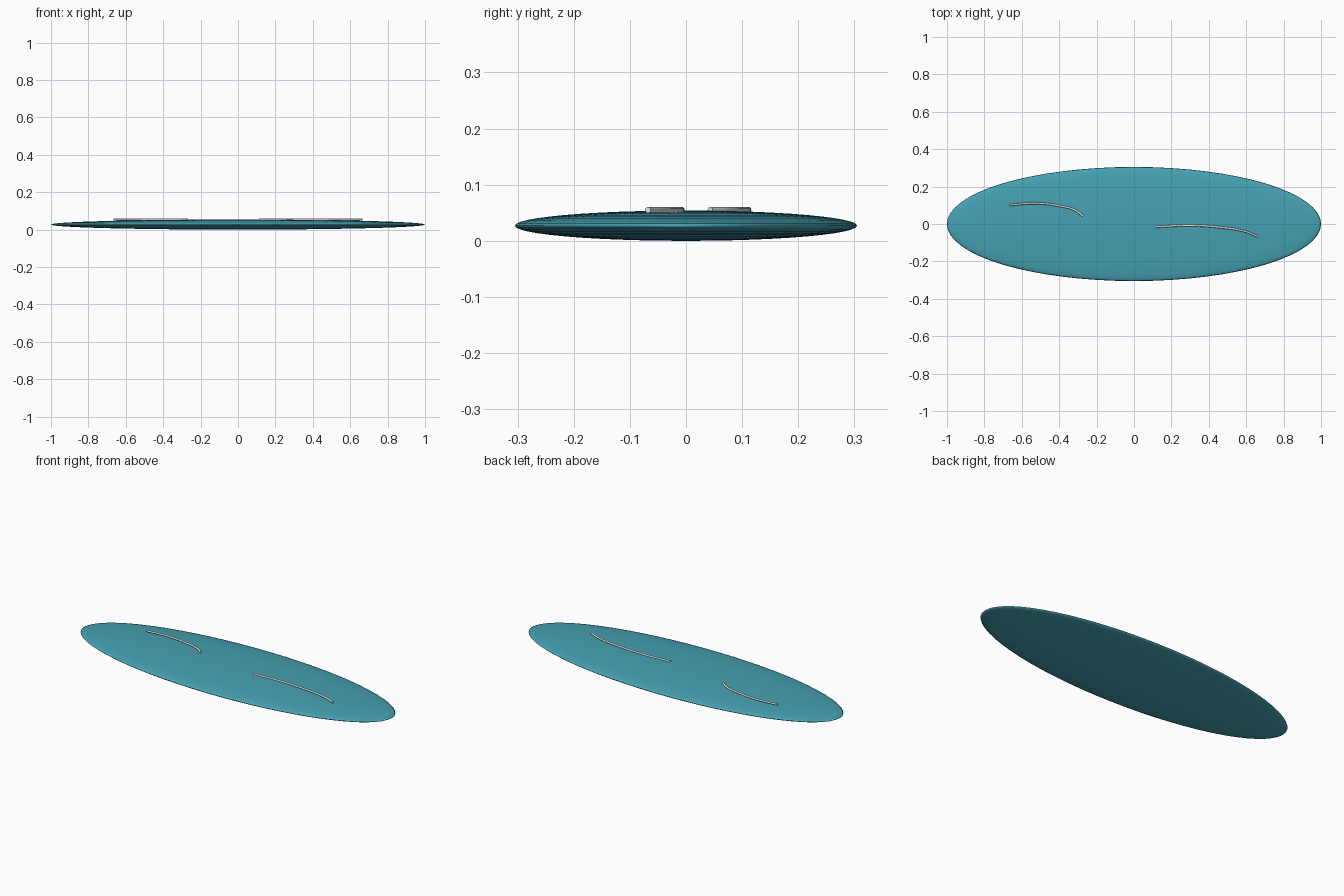
import bpy

if "Cube" in bpy.data.objects:
    bpy.data.objects.remove(bpy.data.objects["Cube"])

def material(name, rgb):
    m = bpy.data.materials.new(name)
    m.diffuse_color = (*rgb, 1)
    m.use_nodes = True
    m.node_tree.nodes["Principled BSDF"].inputs["Base Color"].default_value = m.diffuse_color
    return m

# flattened ellipsoid pool of water
bpy.ops.mesh.primitive_uv_sphere_add(segments=64, ring_count=24, radius=1, location=(0, 0, 0.027))
pool = bpy.context.object
pool.name = "water_pool"
pool.scale = (1, 0.305, 0.027)
bpy.ops.object.transform_apply(location=False, rotation=False, scale=True)
bpy.ops.object.shade_smooth()
pool.data.materials.append(material("water", (0.06, 0.36, 0.45)))

pale = material("pale_ripple", (0.75, 0.77, 0.73))

# thin curved ripple tube lying level on the surface
def ripple(name, pts, radius=0.0055, z=0.0552):
    c = bpy.data.curves.new(name, 'CURVE')
    c.dimensions = '3D'
    c.bevel_depth = radius
    c.bevel_resolution = 3
    c.use_fill_caps = True
    s = c.splines.new('BEZIER')
    s.resolution_u = 8
    s.bezier_points.add(len(pts) - 1)
    for bp, (x, y) in zip(s.bezier_points, pts):
        bp.co = (x, y, z)
        bp.handle_left_type = bp.handle_right_type = 'AUTO'
    ob = bpy.data.objects.new(name, c)
    bpy.context.collection.objects.link(ob)
    c.materials.append(pale)

ripple("ripple_left", [(-0.665, 0.101), (-0.53, 0.111), (-0.396, 0.096), (-0.316, 0.074), (-0.273, 0.043)])
ripple("ripple_right", [(0.113, -0.016), (0.30, -0.008), (0.46, -0.018), (0.594, -0.040), (0.664, -0.068)])
